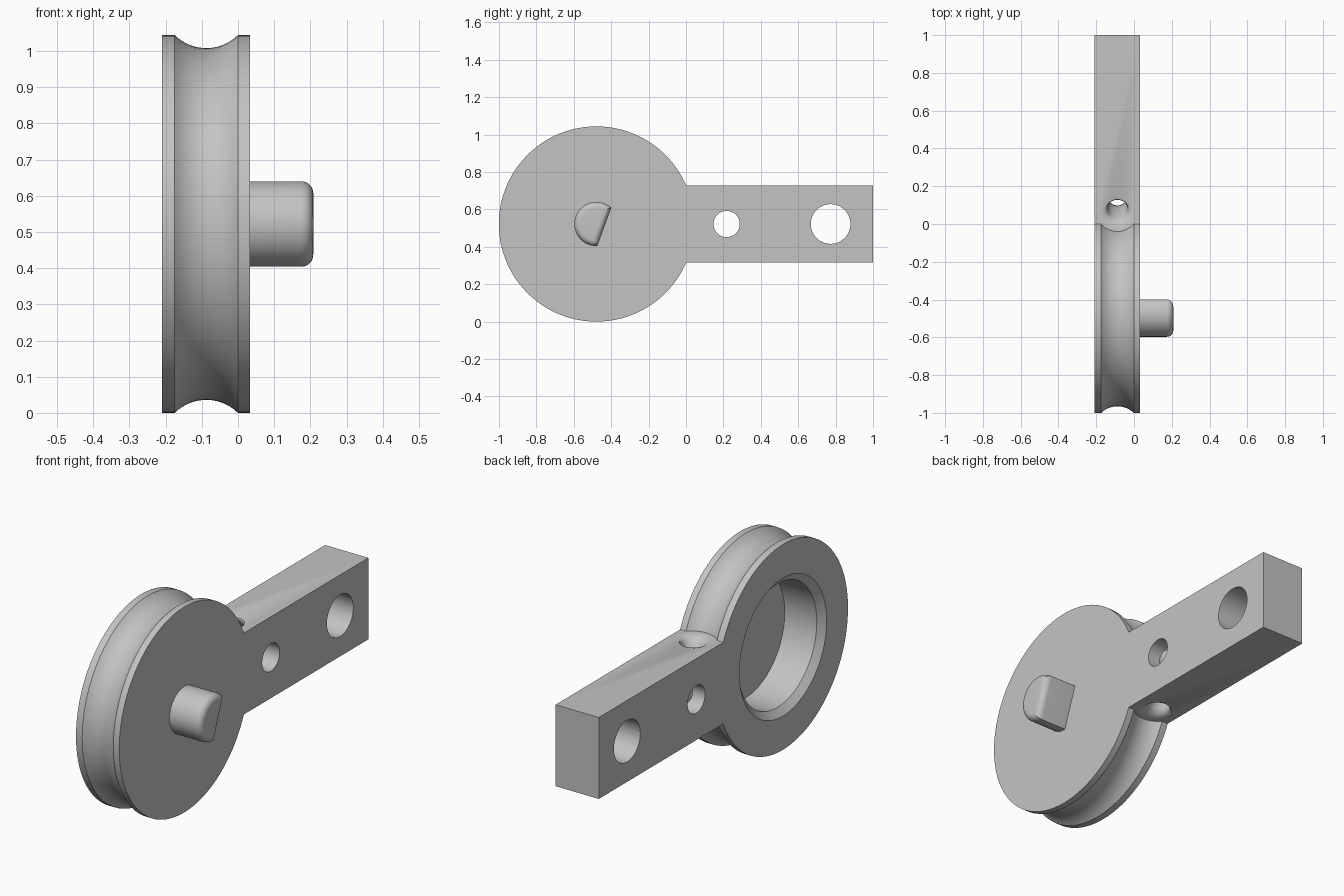
import bpy
import bmesh
from math import sin, cos, acos, pi, sqrt, radians

if "Cube" in bpy.data.objects:
    bpy.data.objects.remove(bpy.data.objects["Cube"], do_unlink=True)

grey = bpy.data.materials.new("plain_grey")
grey.use_nodes = True
colour = (0.55, 0.55, 0.55, 1)
grey.diffuse_color = colour
grey.node_tree.nodes["Principled BSDF"].inputs["Base Color"].default_value = colour

LEFT, RIGHT = -0.21, 0.033      # the two flat sides
MID = -0.0875                   # centre of the groove
HUB_Y, HUB_Z = -0.479, 0.522    # wheel centre
WHEEL_R = 0.522
ARM_HALF = 0.207


def loft(name, rings):
    """Closed solid through rings of equal point count."""
    bm = bmesh.new()
    loops = [[bm.verts.new(p) for p in ring] for ring in rings]
    n = len(loops[0])
    for a, b in zip(loops, loops[1:]):
        for i in range(n):
            j = (i + 1) % n
            bm.faces.new((a[i], a[j], b[j], b[i]))
    bm.faces.new(loops[0])
    bm.faces.new(loops[-1])
    bmesh.ops.recalc_face_normals(bm, faces=bm.faces)
    mesh = bpy.data.meshes.new(name)
    bm.to_mesh(mesh)
    bm.free()
    mesh.materials.append(grey)
    ob = bpy.data.objects.new(name, mesh)
    bpy.context.collection.objects.link(ob)
    return ob


def ring_x(x, r, y=HUB_Y, z=HUB_Z, n=96):
    return [(x, y + r * cos(2 * pi * i / n), z + r * sin(2 * pi * i / n)) for i in range(n)]


def ring_z(z, r, y, n=40):
    return [(MID + r * cos(2 * pi * i / n), y + r * sin(2 * pi * i / n), z) for i in range(n)]


def activate(ob):
    bpy.ops.object.select_all(action='DESELECT')
    ob.select_set(True)
    bpy.context.view_layer.objects.active = ob


def combine(ob, other, operation):
    mod = ob.modifiers.new("combine", 'BOOLEAN')
    mod.operation, mod.solver, mod.object = operation, 'EXACT', other
    activate(ob)
    bpy.ops.object.modifier_apply(modifier=mod.name)
    bpy.data.objects.remove(other, do_unlink=True)


def smooth(ob):
    activate(ob)
    bpy.ops.object.shade_smooth_by_angle(angle=radians(30))


# Wheel: chamfered recess, rim, rounded groove, rim
half, depth = 0.0875, 0.036
arc_r = (half ** 2 + depth ** 2) / (2 * depth)
profile = [(0.0, 0.314), (LEFT + 0.03, 0.314), (LEFT, 0.35), (LEFT, WHEEL_R)]
for i in range(17):
    u = half * (i / 8 - 1)
    profile.append((MID + u, WHEEL_R - depth + arc_r - sqrt(arc_r ** 2 - u ** 2)))
profile.append((RIGHT, WHEEL_R))
body = loft("wheel_and_arm", [ring_x(x, r) for x, r in profile])

# Arm
arm = loft("arm", [[(x, y, HUB_Z + s * ARM_HALF)
                    for y, s in ((-0.1, -1), (1, -1), (1, 1), (-0.1, 1))]
                   for x in (LEFT, RIGHT)])
combine(body, arm, 'UNION')

# Cross holes
for y, r in ((0.217, 0.07), (0.773, 0.106)):
    hole = loft("cross_hole", [ring_x(x, r, y, n=64) for x in (LEFT - 0.1, RIGHT + 0.1)])
    combine(body, hole, 'DIFFERENCE')

# Bowed cord hole with rounded mouths, top to bottom
flare = 0.03
heights = [ARM_HALF + 0.01] + [ARM_HALF - flare * i / 6 for i in range(7)]
heights += [0.14, 0.105, 0.07, 0.035]
heights = heights + [0.0] + [-h for h in reversed(heights)]
rings = []
for h in heights:
    t = min(max(ARM_HALF - abs(h), 0), flare)
    r = 0.052 + flare - sqrt(flare ** 2 - (flare - t) ** 2)
    if t < flare:
        r = 0.052 + flare - sqrt(max(flare ** 2 - (flare - t) ** 2, 0))
    rings.append(ring_z(HUB_Z + h, r, 0.15 - 0.09 * (h / ARM_HALF) ** 2))
combine(body, loft("cord_hole", rings), 'DIFFERENCE')
smooth(body)


# Drive pin: D-shaped section with a rounded end
def d_ring(x, inset, n=48):
    r, flat = 0.118 - inset, 0.045 - inset
    gap = acos(flat / r)
    turn = radians(-20)
    angles = [turn + gap + (2 * pi - 2 * gap) * i / n for i in range(n + 1)]
    return [(x, HUB_Y + r * cos(a), HUB_Z + r * sin(a)) for a in angles]


tip, round_r = 0.208, 0.033
pin_rings = [d_ring(RIGHT - 0.01, 0)]
for i in range(9):
    a = pi / 2 * i / 8
    pin_rings.append(d_ring(tip - round_r * (1 - sin(a)), round_r * (1 - cos(a))))
pin = loft("drive_pin", pin_rings)
smooth(pin)
